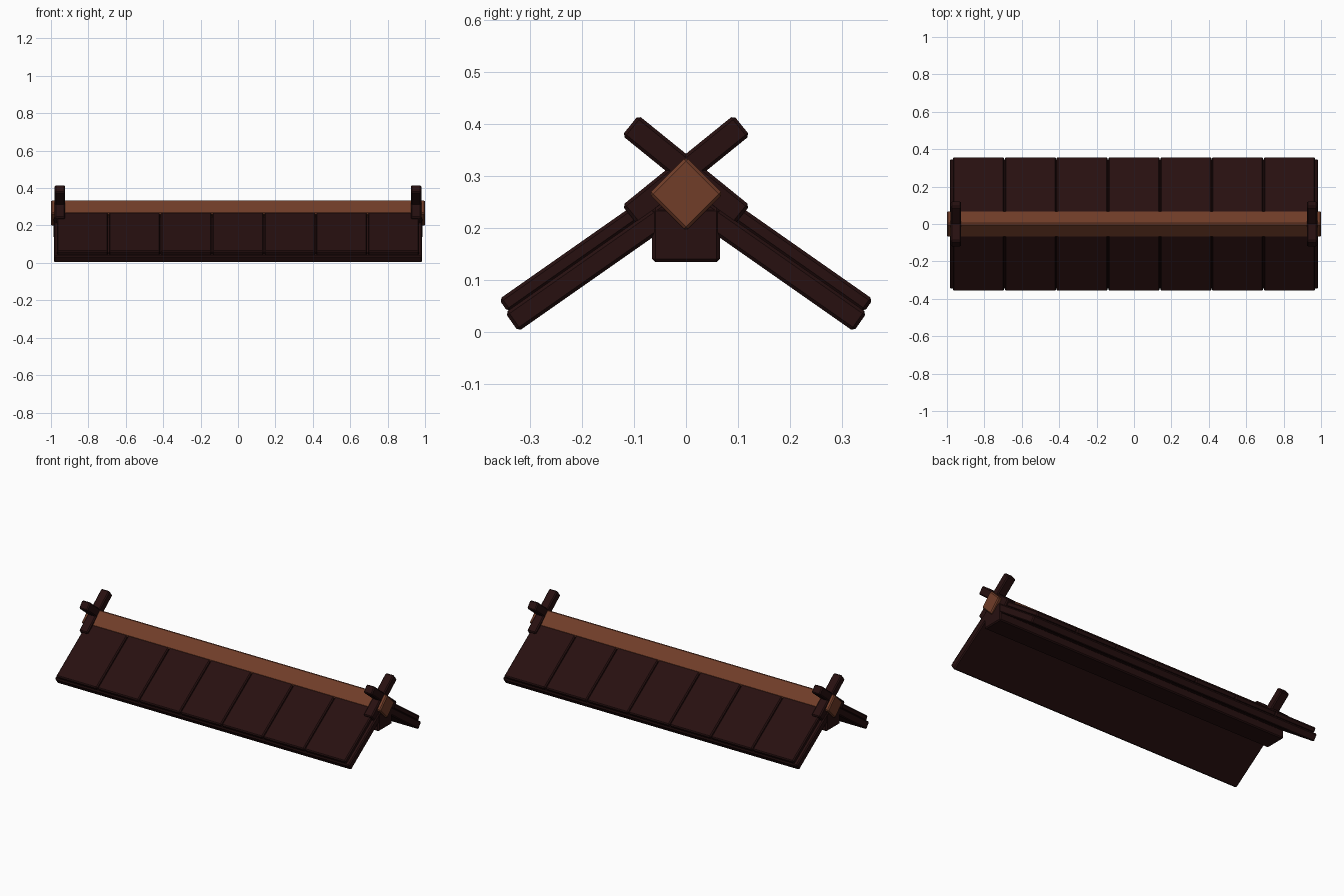
import bpy
from math import radians, sin, cos
from mathutils import Vector

cube = bpy.data.objects.get("Cube")
if cube:
    bpy.data.objects.remove(cube, do_unlink=True)


def material(name, rgb):
    mat = bpy.data.materials.new(name)
    mat.use_nodes = True
    color = (*rgb, 1.0)
    mat.diffuse_color = color
    bsdf = mat.node_tree.nodes["Principled BSDF"]
    bsdf.inputs["Base Color"].default_value = color
    bsdf.inputs["Roughness"].default_value = 0.9
    return mat


dark_wood = material("dark wood", (0.020, 0.005, 0.005))
warm_wood = material("warm brown wood", (0.165, 0.047, 0.022))


def beam(name, center, size, tilt, mat, bevel=0.006):
    """Chamfered box, tilted in degrees about the ridge direction."""
    bpy.ops.mesh.primitive_cube_add(size=1, location=center)
    obj = bpy.context.object
    obj.name = name
    obj.scale = size
    bpy.ops.object.transform_apply(location=False, rotation=False, scale=True)
    obj.rotation_euler.x = radians(tilt)
    mod = obj.modifiers.new("chamfer", "BEVEL")
    mod.width = bevel
    mod.segments = 1
    obj.data.materials.append(mat)
    return obj


# Ridge: diamond pole over a square support beam
beam("ridge_pole", (0, 0, 0.266), (2.0, 0.101, 0.101), 45, warm_wood)
beam("support_beam", (0, 0, 0.187), (1.974, 0.13, 0.104), 0, dark_wood)

# Crossed finials at both ends of the ridge
for end, x in (("left", 0.952), ("right", -0.952)):
    for number, tilt in enumerate((39, -39), 1):
        beam(f"{end}_finial_{number}", (x, 0, 0.311),
             (0.056, 0.276, 0.05), tilt, dark_wood)

# Roof slopes: a base board with a row of planks on top
SLOPE = 35
TILES = 7
PITCH = 0.277
EAVE_Y, EAVE_Z = 0.36, 0.063
TILE_THICK, BASE_THICK = 0.03, 0.044


def layer_center(side, overhang, length, depth):
    """Centre of a layer lying at a depth below the sloped top surface."""
    a = radians(SLOPE)
    along = Vector((0, -cos(a), sin(a)))
    inward = Vector((0, -sin(a), -cos(a)))
    p = Vector((0, EAVE_Y, EAVE_Z)) + along * (length / 2 - overhang) + inward * depth
    p.y *= side
    return p


for label, side in (("front", -1), ("back", 1)):
    tilt = -SLOPE * side
    center = layer_center(side, 0.005, 0.40, TILE_THICK + BASE_THICK / 2 - 0.002)
    beam(f"{label}_base_board", center, (1.97, 0.40, BASE_THICK), tilt, dark_wood)
    center = layer_center(side, 0, 0.39, TILE_THICK / 2)
    for i in range(TILES):
        center.x = (i - (TILES - 1) / 2) * PITCH
        beam(f"{label}_plank_{i + 1}", center,
             (PITCH - 0.004, 0.39, TILE_THICK), tilt, dark_wood)
